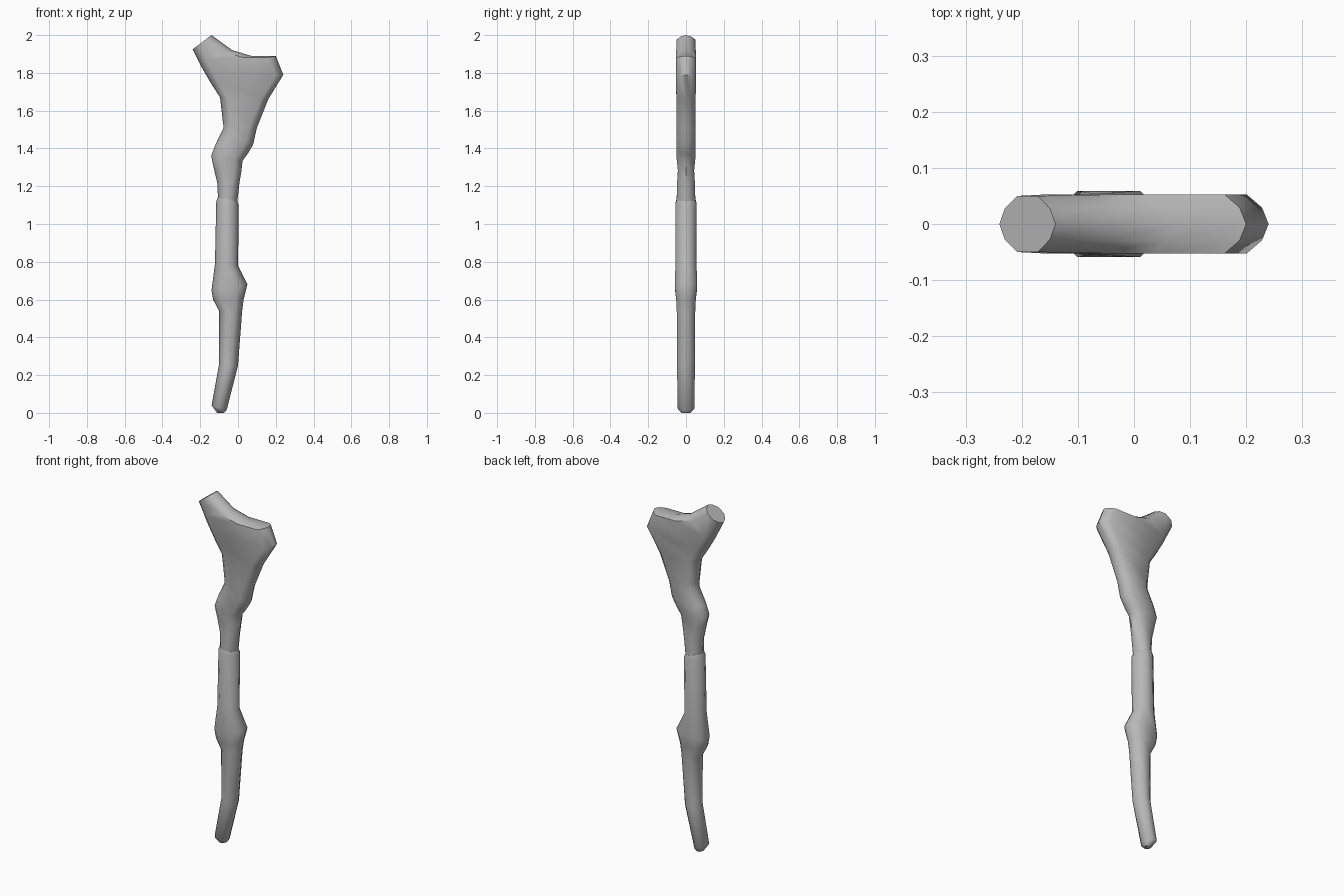
import bpy, bmesh, math
from mathutils import Vector

cube = bpy.data.objects.get("Cube")
if cube:
    bpy.data.objects.remove(cube, do_unlink=True)

grey = bpy.data.materials.new("plain grey")
grey.use_nodes = True
colour = (0.48, 0.48, 0.48, 1)
grey.diffuse_color = colour
grey.node_tree.nodes["Principled BSDF"].inputs["Base Color"].default_value = colour


def section(left, right, depth):
    """Rounded cross-section spanning two silhouette points."""
    a, b = Vector((left[0], 0, left[1])), Vector((right[0], 0, right[1]))
    width = (b - a).length
    axis = (b - a).normalized()
    small, large = min(0.012, width * 0.12), min(0.04, width * 0.33)
    half = [(0, 0), (small, 0.55), (large, 1),
            (width - large, 1), (width - small, 0.55), (width, 0)]
    ring = half + [(d, -y) for d, y in half[-2:0:-1]]
    return [a + axis * d + Vector((0, y * depth, 0)) for d, y in ring]


def loft(name, rings):
    """Skin a run of cross-sections and cap both ends."""
    bm = bmesh.new()
    loops = [[bm.verts.new(p) for p in section(*r)] for r in rings]
    for low, high in zip(loops, loops[1:]):
        n = len(low)
        for i in range(n):
            j = (i + 1) % n
            bm.faces.new((low[i], low[j], high[j], high[i]))
    bm.faces.new(loops[0])
    bm.faces.new(loops[-1])
    bmesh.ops.recalc_face_normals(bm, faces=bm.faces)
    mesh = bpy.data.meshes.new(name)
    bm.to_mesh(mesh)
    bm.free()
    mesh.materials.append(grey)
    ob = bpy.data.objects.new(name, mesh)
    bpy.context.collection.objects.link(ob)
    bpy.ops.object.select_all(action='DESELECT')
    ob.select_set(True)
    bpy.context.view_layer.objects.active = ob
    bpy.ops.object.shade_smooth_by_angle(angle=math.radians(50))
    return ob


# Lower shaft with its knot: left point, right point, half depth
loft("lower_shaft", [
    ((-0.11, 0.0), (-0.075, 0.0), 0.022),
    ((-0.14, 0.04), (-0.06, 0.015), 0.045),
    ((-0.10, 0.26), (0.0, 0.25), 0.047),
    ((-0.10, 0.54), (0.022, 0.54), 0.049),
    ((-0.132, 0.60), (0.03, 0.60), 0.052),
    ((-0.14, 0.65), (0.05, 0.68), 0.059),
    ((-0.122, 0.79), (0.0, 0.78), 0.056),
    ((-0.115, 1.12), (0.004, 1.10), 0.055),
    ((-0.108, 1.14), (-0.004, 1.12), 0.05),
])

# Crooked neck that widens and swings round into the forked head
loft("forked_head", [
    ((-0.105, 1.12), (-0.006, 1.10), 0.05),
    ((-0.11, 1.22), (0.008, 1.22), 0.047),
    ((-0.127, 1.29), (0.018, 1.28), 0.043),
    ((-0.142, 1.36), (0.024, 1.335), 0.049),
    ((-0.12, 1.42), (0.05, 1.37), 0.05),
    ((-0.076, 1.51), (0.08, 1.42), 0.05),
    ((-0.08, 1.54), (0.10, 1.51), 0.05),
    ((-0.095, 1.67), (0.16, 1.66), 0.051),
    ((-0.14, 1.74), (0.24, 1.79), 0.053),
    ((-0.175, 1.80), (0.2, 1.89), 0.053),
    ((-0.192, 1.83), (0.07, 1.89), 0.053),
    ((-0.207, 1.86), (-0.03, 1.92), 0.052),
    ((-0.24, 1.925), (-0.14, 2.0), 0.05),
])
